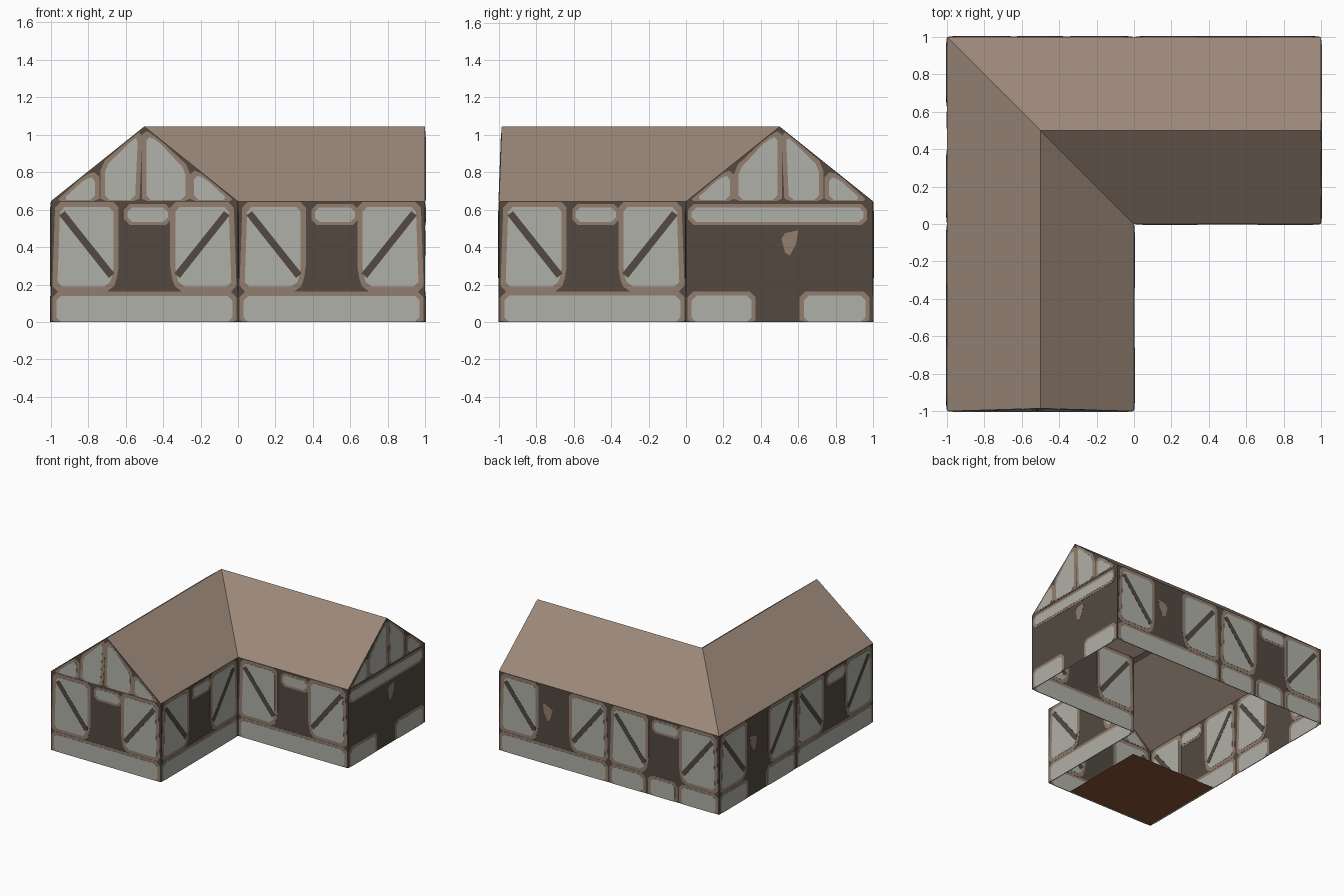
import bpy, bmesh
from mathutils import Vector

if "Cube" in bpy.data.objects:
    bpy.data.objects.remove(bpy.data.objects["Cube"])

EAVE, RIDGE, LEAN = 0.645, 1.045, 0.015


def material(name, rgb):
    m = bpy.data.materials.new(name)
    lin = [((c / 255 + 0.055) / 1.055) ** 2.4 for c in rgb]
    m.diffuse_color = (*lin, 1)
    m.use_nodes = True
    m.node_tree.nodes["Principled BSDF"].inputs["Base Color"].default_value = m.diffuse_color
    return m


TIMBER = material("dark timber", (83, 74, 64))
TRIM = material("light brown trim", (146, 126, 110))
PLASTER = material("grey plaster", (176, 176, 168))
ROOF = material("brown roof", (155, 136, 121))
FLOOR = material("red brown floor", (138, 84, 52))

parts = {n: bmesh.new() for n in
         ("timber_walls", "panel_trim", "plaster_panels", "diagonal_braces", "roof", "floor")}


def face(part, pts):
    bm = parts[part]
    return bm.faces.new([bm.verts.new(p) for p in pts])


class Wall:
    """One wall bay: u runs left to right seen from outside, z is up."""

    def __init__(self, origin, direction, lean=0):
        self.o, self.d = Vector((*origin, 0)), Vector((*direction, 0))
        self.n = Vector((self.d.y, -self.d.x, 0))
        self.lean = lean

    def at(self, u, z, off=0):
        back = self.lean * max(0, z - EAVE) / (RIDGE - EAVE)
        return self.o + self.d * u + self.n * (off - back) + Vector((0, 0, z))

    def sheet(self, pts):
        face("timber_walls", [self.at(*p) for p in pts])

    def plate(self, part, pts, half, low=0.0):
        # thin prism straddling the wall so it shows on both sides
        clean = []
        for u, z in pts:
            u = min(max(u, 0.006), 0.994)
            z = min(max(z, low), EAVE + 0.8 * min(u, 1 - u) - 0.008)
            if not clean or (Vector((u, z)) - Vector(clean[-1])).length > 1e-4:
                clean.append((u, z))
        if (Vector(clean[0]) - Vector(clean[-1])).length < 1e-4:
            clean.pop()
        a = [self.at(u, z, half) for u, z in clean]
        b = [self.at(u, z, -half) for u, z in clean]
        bm = parts[part]
        va, vb = [bm.verts.new(p) for p in a], [bm.verts.new(p) for p in b]
        bm.faces.new(va)
        bm.faces.new(vb[::-1])
        for i in range(len(va)):
            j = (i + 1) % len(va)
            bm.faces.new((va[i], vb[i], vb[j], va[j]))

    def panel(self, pts, border=0.027, low=0.0):
        # plaster field with a wider trim plate behind it
        self.plate("plaster_panels", chamfer(pts, 0.025), 0.003, low)
        self.plate("panel_trim", chamfer(grow(pts, border), 0.03), 0.0015, low)


def chamfer(pts, c):
    out = []
    for i, p in enumerate(pts):
        p = Vector(p)
        for q in (Vector(pts[i - 1]), Vector(pts[(i + 1) % len(pts)])):
            e = q - p
            out.append(tuple(p + e.normalized() * min(c, 0.3 * e.length)))
    return out


def grow(pts, d):
    # push a convex counter-clockwise outline outwards
    out = []
    for i, p in enumerate(pts):
        p, a, b = Vector(p), Vector(pts[i - 1]), Vector(pts[(i + 1) % len(pts)])
        e1, e2 = (p - a).normalized(), (b - p).normalized()
        n1, n2 = Vector((e1.y, -e1.x)), Vector((e2.y, -e2.x))
        out.append(tuple(p + (n1 + n2) * d / max(0.4, 1 + n1.dot(n2))))
    return out


def mirror(pts):
    return [(1 - u, z) for u, z in reversed(pts)]


def rect(u0, u1, z0, z1):
    return [(u0, z0), (u1, z0), (u1, z1), (u0, z1)]


SIDE = [(0.035, 0.19), (0.31, 0.19), (0.335, 0.27), (0.335, 0.615), (0.05, 0.615)]
BRACE = [(0.045, 0.57), (0.31, 0.235), (0.34, 0.26), (0.075, 0.592)]
SPOT = [(0.53, 0.37), (0.555, 0.355), (0.59, 0.42), (0.6, 0.49), (0.53, 0.475), (0.51, 0.445)]
GABLE = [
    [(0.06, 0.652), (0.235, 0.652), (0.235, 0.775), (0.185, 0.765)],
    [(0.29, 0.652), (0.45, 0.652), (0.465, 0.985), (0.44, 0.975), (0.29, 0.83)],
    [(0.51, 0.652), (0.72, 0.652), (0.72, 0.81), (0.57, 0.97), (0.51, 0.995)],
    [(0.765, 0.652), (0.95, 0.652), (0.82, 0.77), (0.765, 0.785)],
]
FULL = [(0.03, 0.97)]
DOOR = [(0.03, 0.35), (0.63, 0.96)]
THIRDS = [(0.03, 0.31), (0.38, 0.6), (0.66, 0.97)]

# bays: origin, direction, sill spans, centre detail, gable (0 none, 1 plain, -1 mirrored), lean
bays = [
    ((-1, -1), (1, 0), FULL, "window", 1, LEAN),
    ((0, -1), (0, 1), FULL, "window", 0, 0),
    ((0, 0), (1, 0), FULL, "window", 0, 0),
    ((1, 0), (0, 1), DOOR, "plain", -1, 0),
    ((1, 1), (-1, 0), FULL, "spot", 0, 0),
    ((0, 1), (-1, 0), THIRDS, "window", 0, 0),
    ((-1, 1), (0, -1), DOOR, "spot", 0, 0),
    ((-1, 0), (0, -1), FULL, "window", 0, 0),
]

for origin, direction, sills, style, gable, lean in bays:
    w = Wall(origin, direction, lean)
    w.sheet(rect(0, 1, 0, EAVE))
    # sill panels along the ground
    for u0, u1 in sills:
        w.panel(rect(u0, u1, 0, 0.14), 0.022)
    if style == "plain":
        w.panel(rect(0.03, 0.95, 0.535, 0.612), 0.018)
        w.plate("panel_trim", SPOT, 0.0015)
    else:
        # side panels with diagonal braces
        for f in (lambda p: p, mirror):
            w.panel(f(SIDE))
            w.plate("diagonal_braces", f(BRACE), 0.0045)
        if style == "window":
            w.panel(rect(0.41, 0.625, 0.535, 0.612), 0.018)
        else:
            w.plate("panel_trim", mirror(SPOT), 0.0015)
    # gable triangle and its four panels
    if gable:
        w.sheet([(0, EAVE), (1, EAVE), (0.5, RIDGE)])
        for p in GABLE:
            w.panel(p if gable == 1 else mirror(p), 0.024, EAVE + 0.002)

# roof slopes with an outer hip and an inner valley
hip = (-0.5, 0.5, RIDGE)
front_end, right_end = (-0.5, -1 + LEAN, RIDGE), (1, 0.5, RIDGE)
for a, b, ridge in (((-1, -1), (-1, 1), (hip, front_end)),
                    ((-1, 1), (1, 1), (right_end, hip)),
                    ((0, 0), (1, 0), (right_end, hip)),
                    ((0, 0), (0, -1), (front_end, hip))):
    f = face("roof", [(*a, EAVE), (*b, EAVE), *ridge])
    f.normal_update()
    if f.normal.z < 0:
        f.normal_flip()

# partial floor in the front wing, seen from below
face("floor", [(-0.995, -0.995, 0.004), (-0.995, -0.26, 0.004),
               (-0.21, -0.26, 0.004), (-0.21, -0.995, 0.004)])

mats = {"timber_walls": TIMBER, "panel_trim": TRIM, "plaster_panels": PLASTER,
        "diagonal_braces": TIMBER, "roof": ROOF, "floor": FLOOR}
for name, bm in parts.items():
    if name in ("panel_trim", "plaster_panels", "diagonal_braces"):
        bmesh.ops.recalc_face_normals(bm, faces=bm.faces)
    mesh = bpy.data.meshes.new(name)
    bm.to_mesh(mesh)
    bm.free()
    mesh.materials.append(mats[name])
    bpy.context.collection.objects.link(bpy.data.objects.new(name, mesh))
